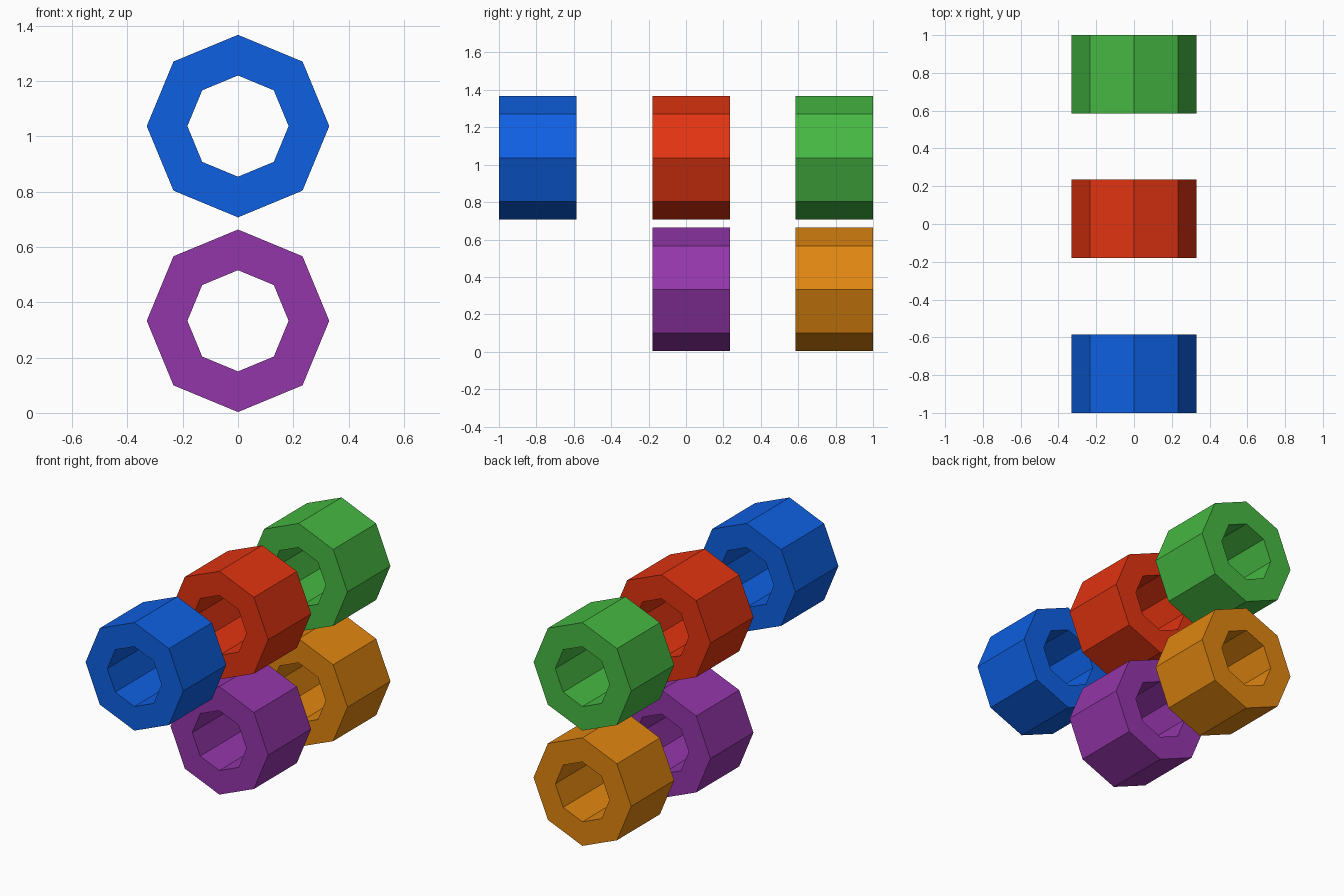
import bpy, bmesh
from math import cos, sin, pi

if "Cube" in bpy.data.objects:
    bpy.data.objects.remove(bpy.data.objects["Cube"])

SIDES = 8
OUTER, INNER = 0.33, 0.183
LENGTH = 0.415
LOW, HIGH = 0.333, 1.037


def linear(c):
    c /= 255
    return c / 12.92 if c <= 0.04045 else ((c + 0.055) / 1.055) ** 2.4


def tube(name, y, z, rgb):
    """Hollow octagonal tube lying along y."""
    bm = bmesh.new()

    def ring(r, dy):
        return [bm.verts.new((r * cos(2 * pi * i / SIDES), dy, r * sin(2 * pi * i / SIDES)))
                for i in range(SIDES)]

    h = LENGTH / 2
    # rings follow the closed wall section: outer front, outer back, inner back, inner front
    rings = [ring(OUTER, -h), ring(OUTER, h), ring(INNER, h), ring(INNER, -h)]
    for k in range(4):
        a, b = rings[k], rings[(k + 1) % 4]
        for i in range(SIDES):
            j = (i + 1) % SIDES
            bm.faces.new((a[i], a[j], b[j], b[i]))
    bmesh.ops.recalc_face_normals(bm, faces=bm.faces)
    mesh = bpy.data.meshes.new(name)
    bm.to_mesh(mesh)
    bm.free()
    mat = bpy.data.materials.new(name + "_colour")
    mat.diffuse_color = (*[linear(c) for c in rgb], 1)
    mat.use_nodes = True
    mat.node_tree.nodes["Principled BSDF"].inputs["Base Color"].default_value = mat.diffuse_color
    mesh.materials.append(mat)
    obj = bpy.data.objects.new(name, mesh)
    obj.location = (0, y, z)
    bpy.context.collection.objects.link(obj)


# Upper row of three tubes
tube("blue_tube", -0.7925, HIGH, (14, 96, 226))
tube("red_tube", 0.0275, HIGH, (226, 52, 16))
tube("green_tube", 0.7925, HIGH, (70, 184, 66))

# Lower row of two tubes
tube("purple_tube", 0.0275, LOW, (148, 54, 170))
tube("orange_tube", 0.7925, LOW, (224, 134, 16))
